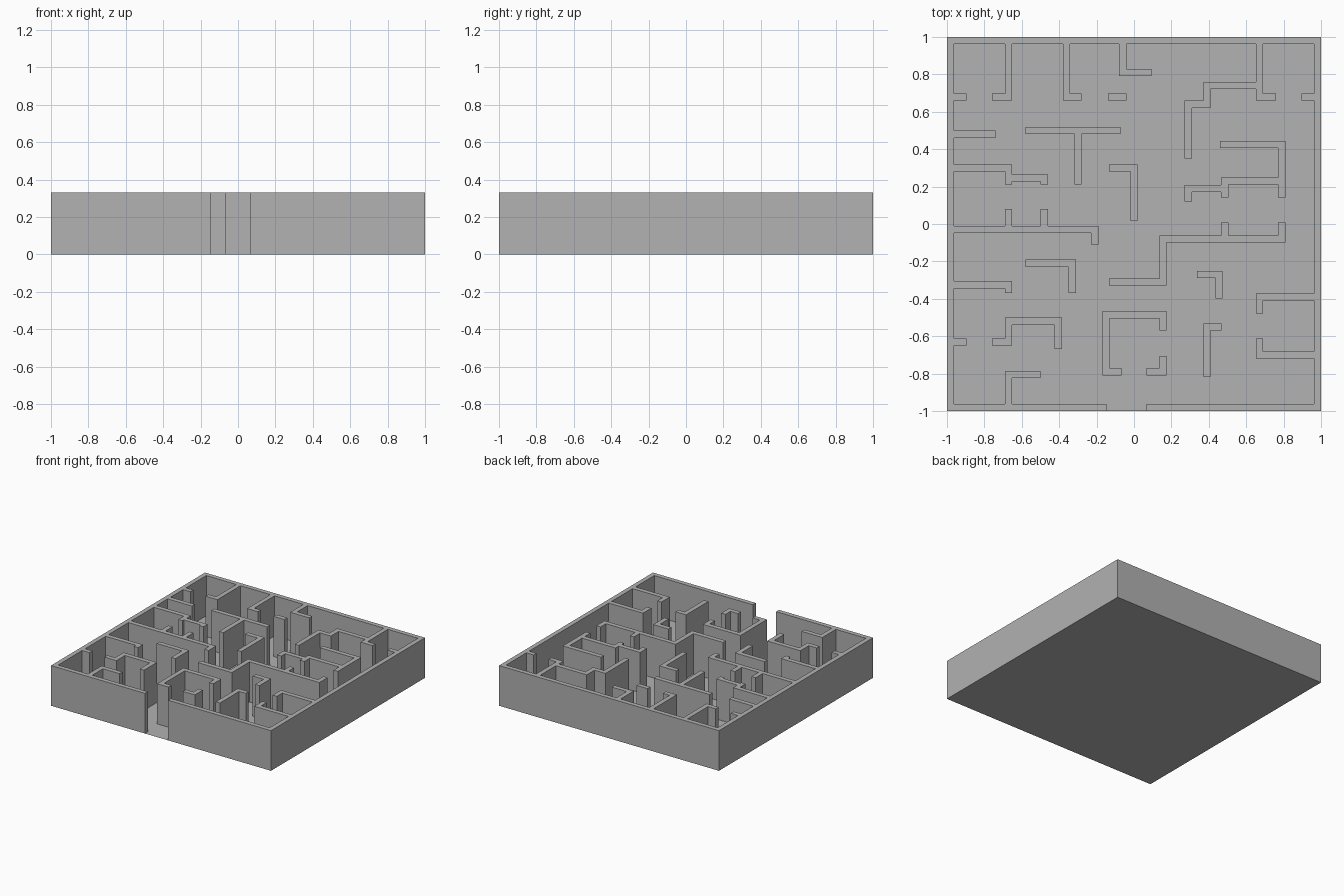
import bpy, bmesh
from mathutils import Vector

cube = bpy.data.objects.get("Cube")
if cube:
    bpy.data.objects.remove(cube, do_unlink=True)

HEIGHT = 0.33
HALF = 0.019          # half the wall thickness
RIM = 1 - HALF        # centre line of the outer wall
EDGE = RIM - HALF     # inner walls start just inside the outer wall

grey = bpy.data.materials.new("plain_grey")
grey.use_nodes = True
grey.diffuse_color = (0.445, 0.445, 0.445, 1)
grey.node_tree.nodes["Principled BSDF"].inputs["Base Color"].default_value = grey.diffuse_color


def add_object(name, bm):
    bmesh.ops.recalc_face_normals(bm, faces=bm.faces)
    mesh = bpy.data.meshes.new(name)
    bm.to_mesh(mesh)
    bm.free()
    mesh.materials.append(grey)
    obj = bpy.data.objects.new(name, mesh)
    bpy.context.collection.objects.link(obj)


def wall(name, points):
    """Thicken a right-angled centre line with mitred corners and raise it."""
    pts = [Vector(p) for p in points]
    dirs = [(b - a).normalized() for a, b in zip(pts, pts[1:])]
    pts[0] -= dirs[0] * HALF
    pts[-1] += dirs[-1] * HALF
    left, right = [], []
    for i, p in enumerate(pts):
        normals = {tuple(d.orthogonal()) for d in dirs[max(i - 1, 0):i + 1]}
        offset = sum((Vector(n) for n in normals), Vector((0, 0))) * HALF
        left.append(p + offset)
        right.append(p - offset)
    bm = bmesh.new()
    ring = [bm.verts.new((p.x, p.y, 0)) for p in left + right[::-1]]
    base = bm.faces.new(ring)
    top = bmesh.ops.extrude_face_region(bm, geom=[base], use_keep_orig=True)["geom"]
    bmesh.ops.translate(bm, vec=(0, 0, HEIGHT), verts=[v for v in top if isinstance(v, bmesh.types.BMVert)])
    add_object(name, bm)


def trace(name, x, y, turns, along_x):
    """Each turn gives the next coordinate, switching between x and y."""
    points = [(x, y)]
    for value in turns:
        x, y = (value, y) if along_x else (x, value)
        points.append((x, y))
        along_x = not along_x
    wall(name, points)


def across(name, x, y, *turns):
    trace(name, x, y, turns, True)


def along(name, x, y, *turns):
    trace(name, x, y, turns, False)


# Floor sheet
floor = bmesh.new()
bmesh.ops.create_grid(floor, x_segments=1, y_segments=1, size=1)
add_object("floor", floor)

# Outer wall with the front doorway
across("outer_wall", -.165, -RIM, -RIM, RIM, RIM, -RIM, .085)

# Rooms along the back
along("back_right_room_wall", -.67, EDGE, .68, -.74)
across("back_right_door_stub", -EDGE, .68, -.915)
along("back_hook_wall", -.36, EDGE, .68, -.3)
along("back_middle_hook", -.06, EDGE, .81, .075)
across("back_middle_block", -.12, .68, -.06)
along("back_left_room_wall", .67, EDGE, .68, .74)
across("back_left_stair_wall", .67, .74, .39, .64, .29, .37)
across("back_left_door_stub", EDGE, .68, .915)

# Right side, upper half
across("right_short_wall", -EDGE, .48, -.76)
across("right_room_wall", -EDGE, .3, -.67, .23)
across("right_room_return", -.67, .245, -.48, .23)
across("right_long_wall", -EDGE, -.03, -.21, -.09)
for side, x in (("outer", -.67), ("inner", -.48)):
    along("right_room_post_" + side, x, -.03, .06)

# Free-standing walls in the middle
across("tee_bar", -.56, .5, -.09)
along("tee_stem", -.3, .5, .23)
across("centre_hook", -.115, .3, 0, .035)
across("front_right_hook", -.56, -.21, -.33, -.35)
across("front_left_hook", .355, -.27, .455, -.38)

# Left chamber
across("chamber_back_wall", .48, .425, .79, .16)
across("chamber_middle_wall", .79, .23, .485, .16)
across("chamber_door_wall", .485, .19, .29, .14)
along("chamber_front_wall", .79, -.01, -.08, .155, -.31, -.115)
along("chamber_post", .485, -.08, -.01)

# Left side, front half
across("left_upper_hook", EDGE, -.39, .67, -.46)
across("left_lower_hook", EDGE, -.7, .67, -.63)

# Right side, front half
across("right_front_hook", -EDGE, -.325, -.67, -.35)
across("right_front_door_stub", -EDGE, -.63, -.915)
across("right_front_room_wall", -.74, -.63, -.67, -.52, -.405, -.65)
along("right_front_corner_wall", -.67, -EDGE, -.805, -.52)

# Entrance chamber
along("entrance_chamber_wall", .155, -.55, -.485, -.15, -.79, -.085)
across("entrance_door_wall", .085, -.79, .155, -.725)
across("entrance_side_hook", .45, -.55, .39, -.8)
